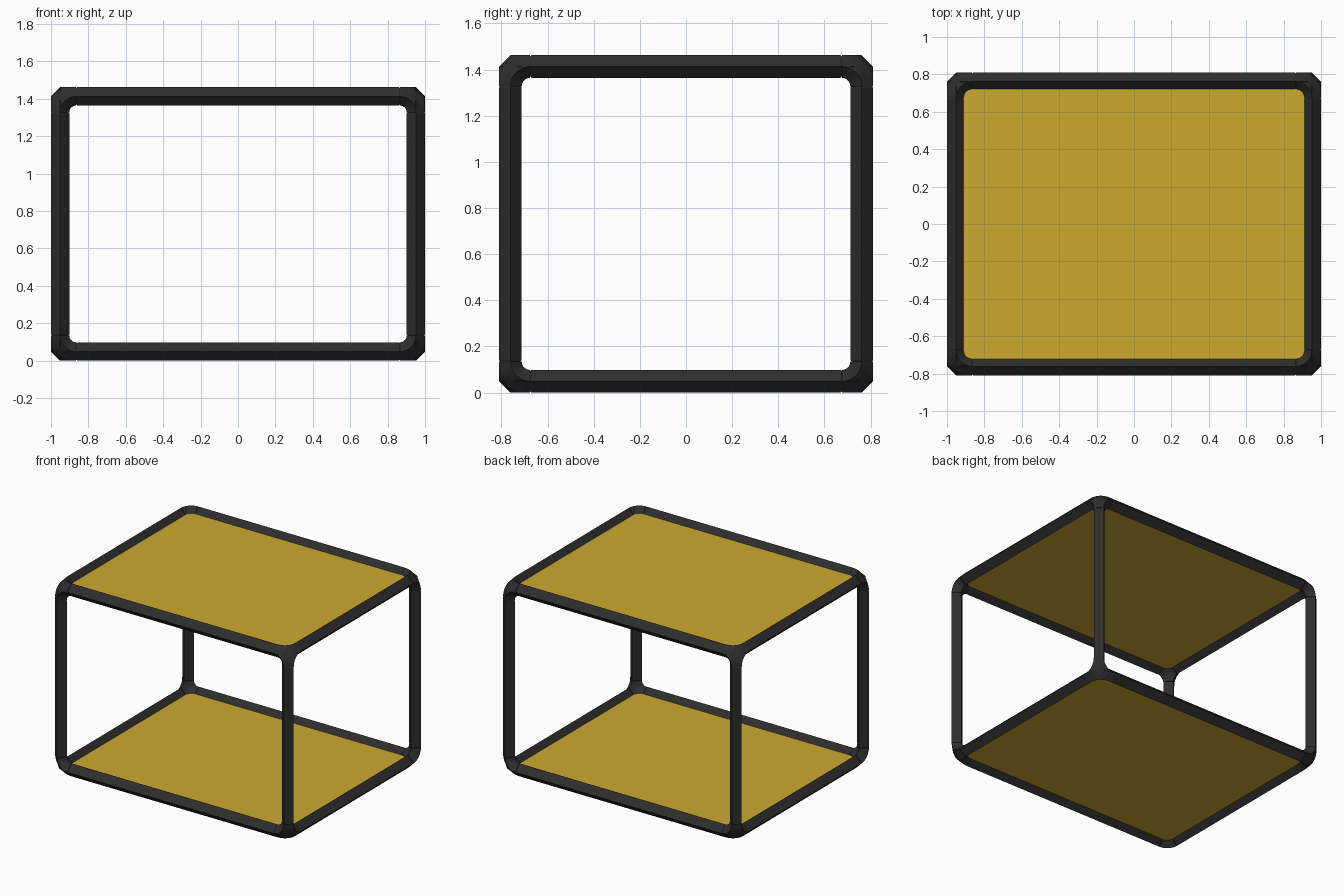
import bpy
import bmesh
import math
from itertools import product
from mathutils import Vector

cube = bpy.data.objects.get("Cube")
if cube:
    bpy.data.objects.remove(cube, do_unlink=True)

RAD = 0.049                              # half diagonal of the diamond bar section
BEND = 0.086                             # elbow bend radius
STEPS = 8
HALF = Vector((0.951, 0.761, 0.682))     # bar centre lines
MID = Vector((0, 0, 0.731))
AXES = [Vector((1, 0, 0)), Vector((0, 1, 0)), Vector((0, 0, 1))]
CYCLES = [(0, 1, 2), (1, 2, 0), (2, 0, 1)]


def material(name, colour):
    mat = bpy.data.materials.new(name)
    mat.use_nodes = True
    mat.diffuse_color = colour
    bsdf = mat.node_tree.nodes["Principled BSDF"]
    bsdf.inputs["Base Color"].default_value = colour
    bsdf.inputs["Roughness"].default_value = 0.6
    return mat


BLACK = material("matte black", (0.027, 0.027, 0.027, 1))
GOLD = material("mustard yellow", (0.6, 0.4, 0.028, 1))


def finish(bm, name, mat, smooth=False):
    bmesh.ops.recalc_face_normals(bm, faces=bm.faces)
    mesh = bpy.data.meshes.new(name)
    bm.to_mesh(mesh)
    bm.free()
    mesh.materials.append(mat)
    obj = bpy.data.objects.new(name, mesh)
    bpy.context.collection.objects.link(obj)
    if smooth:
        bpy.ops.object.select_all(action="DESELECT")
        obj.select_set(True)
        bpy.context.view_layer.objects.active = obj
        bpy.ops.object.shade_smooth_by_angle(angle=math.radians(30))
    return obj


def sweep(bm, sections):
    """Join diamond sections given as (centre, normal, binormal, radius)."""
    rings = [[bm.verts.new(p + d * r) for d in (n, b, -n, -b)]
             for p, n, b, r in sections]
    for a, b in zip(rings, rings[1:]):
        for i in range(4):
            j = (i + 1) % 4
            bm.faces.new((a[i], a[j], b[j], b[i]))
    bm.faces.new(rings[0])
    bm.faces.new(rings[-1])


def scaled(v, signs):
    return Vector([a * s for a, s in zip(v, signs)])


# Straight bars, four along each axis, with slightly tapered ends at the seams
bar_names = ["cross_bar", "side_bar", "post"]
for i, j, k in CYCLES:
    length = HALF[i] - BEND
    for sj, sk in product((-1, 1), repeat=2):
        base = MID + AXES[j] * HALF[j] * sj + AXES[k] * HALF[k] * sk
        stops = [(-length, 0.9), (0.005 - length, 1), (length - 0.005, 1), (length, 0.9)]
        bm = bmesh.new()
        sweep(bm, [(base + AXES[i] * t, AXES[j], AXES[k], RAD * s) for t, s in stops])
        finish(bm, bar_names[i], BLACK)

# Corner fittings: three elbows each, closed by an outer cap
for signs in product((-1, 1), repeat=3):
    corner = MID + scaled(HALF, signs)
    bm = bmesh.new()
    rim = []
    for i, j, k in CYCLES:
        sections = []
        for step in range(STEPS + 1):
            t = math.pi / 2 * (1 - step / STEPS)
            radial = AXES[i] * math.cos(t) + AXES[j] * math.sin(t)
            centre = radial * BEND - (AXES[i] + AXES[j]) * BEND
            sections.append((corner + scaled(centre, signs),
                             scaled(radial, signs), AXES[k] * signs[k], RAD))
            rim.append(corner + scaled(centre + AXES[k] * RAD, signs))
        sweep(bm, sections)
    ring = [bm.verts.new(p) for p in rim]
    diagonal = Vector(signs)
    for offset in (0.01, -0.03):
        tip = bm.verts.new(corner + diagonal * offset)
        for a, b in zip(ring, ring[1:] + ring[:1]):
            bm.faces.new((a, b, tip))
    finish(bm, "corner_fitting", BLACK, smooth=True)

# Top and bottom panels
for name, side in (("top_panel", 1), ("bottom_panel", -1)):
    bm = bmesh.new()
    bmesh.ops.create_cube(bm, size=2)
    bmesh.ops.scale(bm, vec=(0.925, 0.735, 0.009), verts=bm.verts)
    bmesh.ops.translate(bm, vec=MID + AXES[2] * HALF.z * side, verts=bm.verts)
    finish(bm, name, GOLD)
